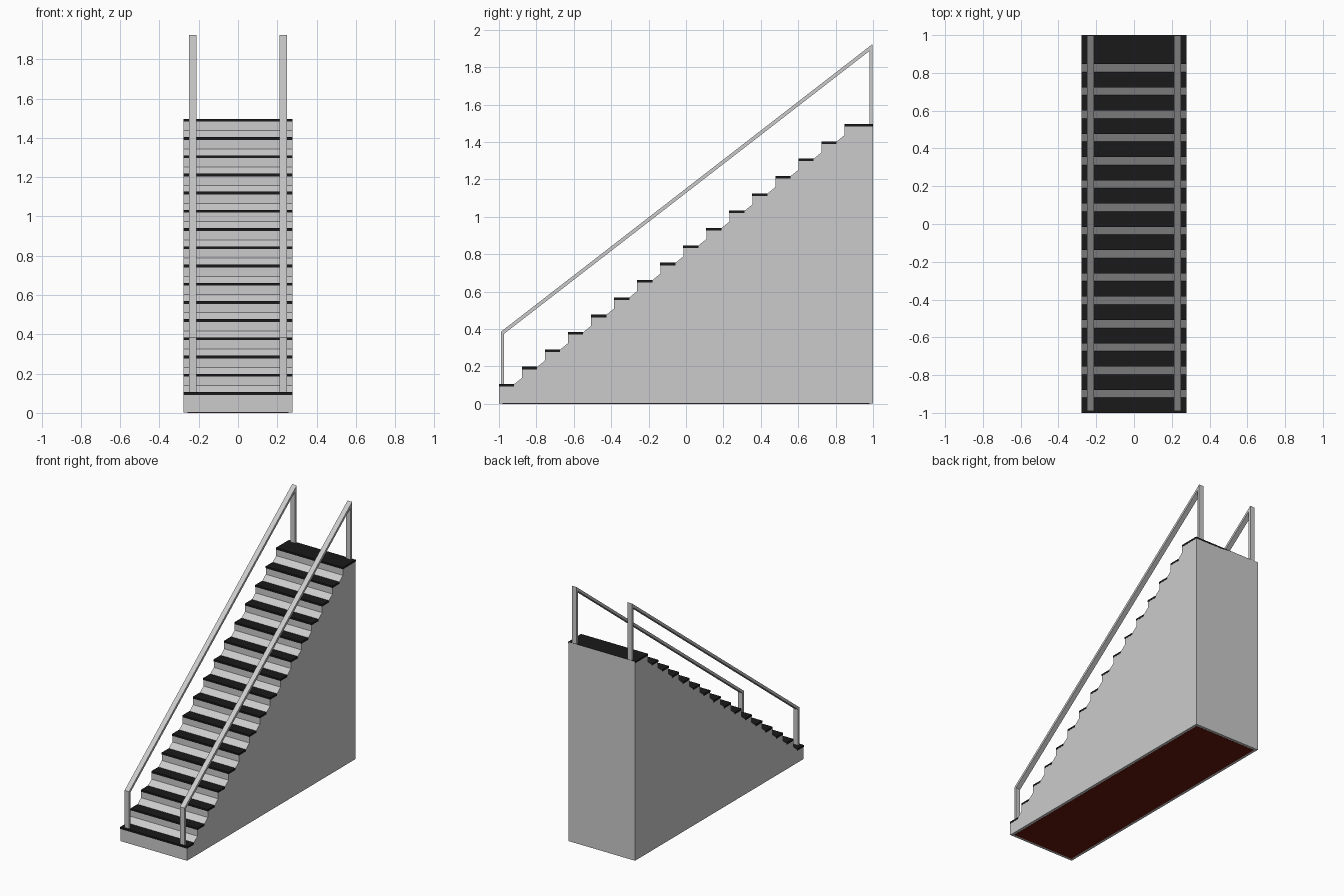
import bpy, bmesh

if "Cube" in bpy.data.objects:
    bpy.data.objects.remove(bpy.data.objects["Cube"])

STEPS = 16
RUN, RISE = 0.1232, 0.0927      # step spacing
Y0, Z0 = -1.0, 0.105            # front edge of the lowest tread
HALF_W = 0.277
FLAT = 0.081                    # flat part of each tread
E = 0.001                       # tiny offset that keeps the inlays visible


def material(name, color):
    m = bpy.data.materials.new(name)
    m.diffuse_color = color
    m.use_nodes = True
    m.node_tree.nodes["Principled BSDF"].inputs["Base Color"].default_value = m.diffuse_color
    return m


def extrude_profile(name, profile, x0, x1, mat=None):
    """Extrude a closed (y, z) outline along x."""
    bm = bmesh.new()
    face = bm.faces.new([bm.verts.new((x0, y, z)) for y, z in profile])
    out = bmesh.ops.extrude_face_region(bm, geom=[face])
    verts = [v for v in out["geom"] if isinstance(v, bmesh.types.BMVert)]
    bmesh.ops.translate(bm, verts=verts, vec=(x1 - x0, 0, 0))
    bmesh.ops.recalc_face_normals(bm, faces=bm.faces)
    me = bpy.data.meshes.new(name)
    bm.to_mesh(me)
    bm.free()
    ob = bpy.data.objects.new(name, me)
    bpy.context.collection.objects.link(ob)
    if mat:
        me.materials.append(mat)
    return ob


def rect(y0, y1, z0, z1):
    return [(y0, z0), (y1, z0), (y1, z1), (y0, z1)]


black = material("black_rubber", (0.01, 0.01, 0.01, 1))
red = material("red_base", (0.13, 0.008, 0.003, 1))

# Solid stair body: flat tread, small sloped fillet, riser
outline = [(1.0, E), (-1.0, E)]
for i in range(STEPS):
    y, z = Y0 + i * RUN, Z0 + i * RISE
    outline.append((y, z))
    if i < STEPS - 1:
        outline += [(y + FLAT, z), (y + RUN, z + 0.034)]
    else:
        outline.append((1.0, z))
extrude_profile("stair_body", outline, -HALF_W, HALF_W)

# Black tread mats set into each step
for i in range(STEPS):
    y, z = Y0 + i * RUN, Z0 + i * RISE
    end = y + FLAT if i < STEPS - 1 else 1.0
    extrude_profile(f"tread_mat_{i + 1}", rect(y - E, end, z - 0.013, z + E),
                    -HALF_W - E, HALF_W + E, black)

# Red panel on the underside
extrude_profile("base_panel", rect(-0.98, 0.98, 0, 0.01), -0.257, 0.257, red)

# Handrails: front post, sloped rail and back post in one bent frame
top = Z0 + (STEPS - 1) * RISE
rail = [(-0.99, Z0), (-0.99, 0.385), (0.998, 1.924), (0.998, top),
        (0.98, top), (0.98, 1.886), (-0.972, 0.375), (-0.972, Z0)]
for side, x in (("left", -0.23), ("right", 0.23)):
    extrude_profile(f"handrail_{side}", rail, x - 0.019, x + 0.019)
